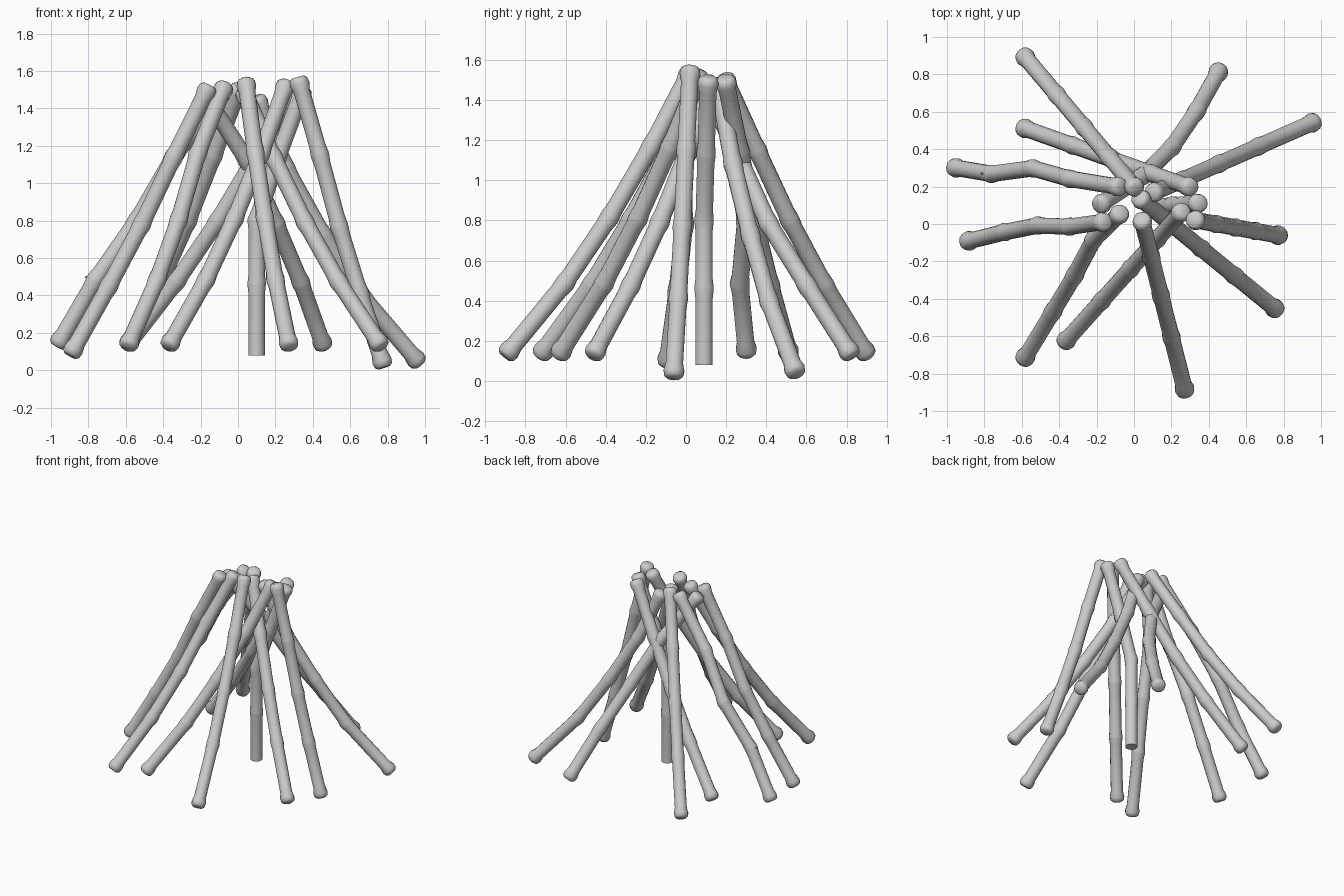
import bpy, bmesh, math
from mathutils import Vector

if "Cube" in bpy.data.objects:
    bpy.data.objects.remove(bpy.data.objects["Cube"])

SIDES = 14
R, R_NODE, R_END = 0.044, 0.049, 0.053
RISE = (.245, .485, .745)      # joint heights as a share of the rise
RUN = (.29, .54, .775)         # joint positions as a share of the horizontal run


def path(foot, tip, lean=0, bow=(0, 0, 0)):
    """Centre line from foot to tip; lean shifts joints along, bow sideways."""
    foot, tip = Vector(foot), Vector(tip)
    run = tip - foot
    side = Vector((-run.y, run.x, 0)).normalized()
    mids = [foot + Vector((run.x * (h + lean), run.y * (h + lean), run.z * v)) + side * b
            for h, v, b in zip(RUN, RISE, bow)]
    return [foot] + mids + [tip]


def ring(bm, c, t, r):
    u = Vector((0, 1, 0)).cross(t).normalized()
    v = t.cross(u).normalized()
    return [bm.verts.new(c + u * r * math.cos(a) + v * r * math.sin(a))
            for a in (2 * math.pi * i / SIDES for i in range(SIDES))]


def finish(name, bm):
    bmesh.ops.recalc_face_normals(bm, faces=bm.faces)
    me = bpy.data.meshes.new(name)
    bm.to_mesh(me)
    bm.free()
    ob = bpy.data.objects.new(name, me)
    bpy.context.collection.objects.link(ob)
    bpy.ops.object.select_all(action='DESELECT')
    ob.select_set(True)
    bpy.context.view_layer.objects.active = ob
    bpy.ops.object.shade_smooth_by_angle(angle=math.radians(50))
    return ob


def make_pole(name, pts, plain_foot=False):
    d = [(b - a).normalized() for a, b in zip(pts, pts[1:])]
    cap = ((-.04, R), (0, R_END), (.026, .048), (.038, .034))
    # Flared, rounded foot
    if plain_foot:
        prof = [(pts[0], d[0], R)]
    else:
        prof = [(pts[0] - d[0] * off, d[0], r) for off, r in reversed(cap)]
    # Swollen growth joints
    for p, a, b in zip(pts[1:-1], d, d[1:]):
        t = (a + b).normalized()
        prof += [(p - a * .05, (a * 2 + t).normalized(), R),
                 (p - t * .008, t, R_NODE),
                 (p + t * .008, t, R_NODE),
                 (p + b * .05, (b * 2 + t).normalized(), R)]
    # Flared, rounded tip
    prof += [(pts[-1] + d[-1] * off, d[-1], r) for off, r in cap]

    bm = bmesh.new()
    rings = [ring(bm, *p) for p in prof]
    for a, b in zip(rings, rings[1:]):
        for i in range(SIDES):
            j = (i + 1) % SIDES
            bm.faces.new((a[i], a[j], b[j], b[i]))
    bm.faces.new(rings[0][::-1])
    bm.faces.new(rings[-1])
    return finish(name, bm)


# Leaning poles, clockwise from the back left
make_pole("back_left_pole", path((-.58, .89, .15), (0, .2, 1.49)))
make_pole("back_pole", path((.45, .81, .15), (-.17, .11, 1.46), -.045, (.05, .08, .065)))
make_pole("back_right_pole", path((.95, .54, .06), (.11, .17, 1.43), .05))
make_pole("right_pole", path((.77, -.06, .05), (.33, .02, 1.53), -.02))
make_pole("front_right_pole", path((.75, -.45, .15), (.04, .13, 1.47), .01))
make_pole("front_pole", path((.27, -.88, .15), (.045, .01, 1.52), .02))
make_pole("front_crossing_pole", path((-.36, -.62, .15), (.25, .06, 1.51), .02))
make_pole("front_left_pole", path((-.58, -.71, .15), (-.08, .05, 1.5), .02, (.01, .02, .04)))
make_pole("left_front_pole", path((-.88, -.09, .11), (-.17, .01, 1.49), -.02, (.02, .03, 0)))
make_pole("left_rear_pole", path((-.95, .3, .16), (-.09, .2, 1.48), -.07, (-.01, .045, .012)))
make_pole("left_crossing_pole", path((-.58, .51, .15), (.29, .2, 1.48)))

# Upright pole whose upper half bends to the right
base = Vector((.1, .09, .08))
upper = [Vector((.21, .1, 1.13)), Vector((.34, .11, 1.48))]
make_pole("centre_pole", [base + Vector((0, 0, h)) for h in (0, .38, .72)] + upper, True)

# Small broken twig on the left rear pole
bm = bmesh.new()
bmesh.ops.create_cone(bm, cap_ends=True, segments=8, radius1=.03, radius2=.003, depth=.07)
twig = finish("twig_stub", bm)
twig.location = (-.785, .27, .492)
twig.rotation_euler = Vector((-1, 0, .2)).to_track_quat('Z', 'Y').to_euler()
